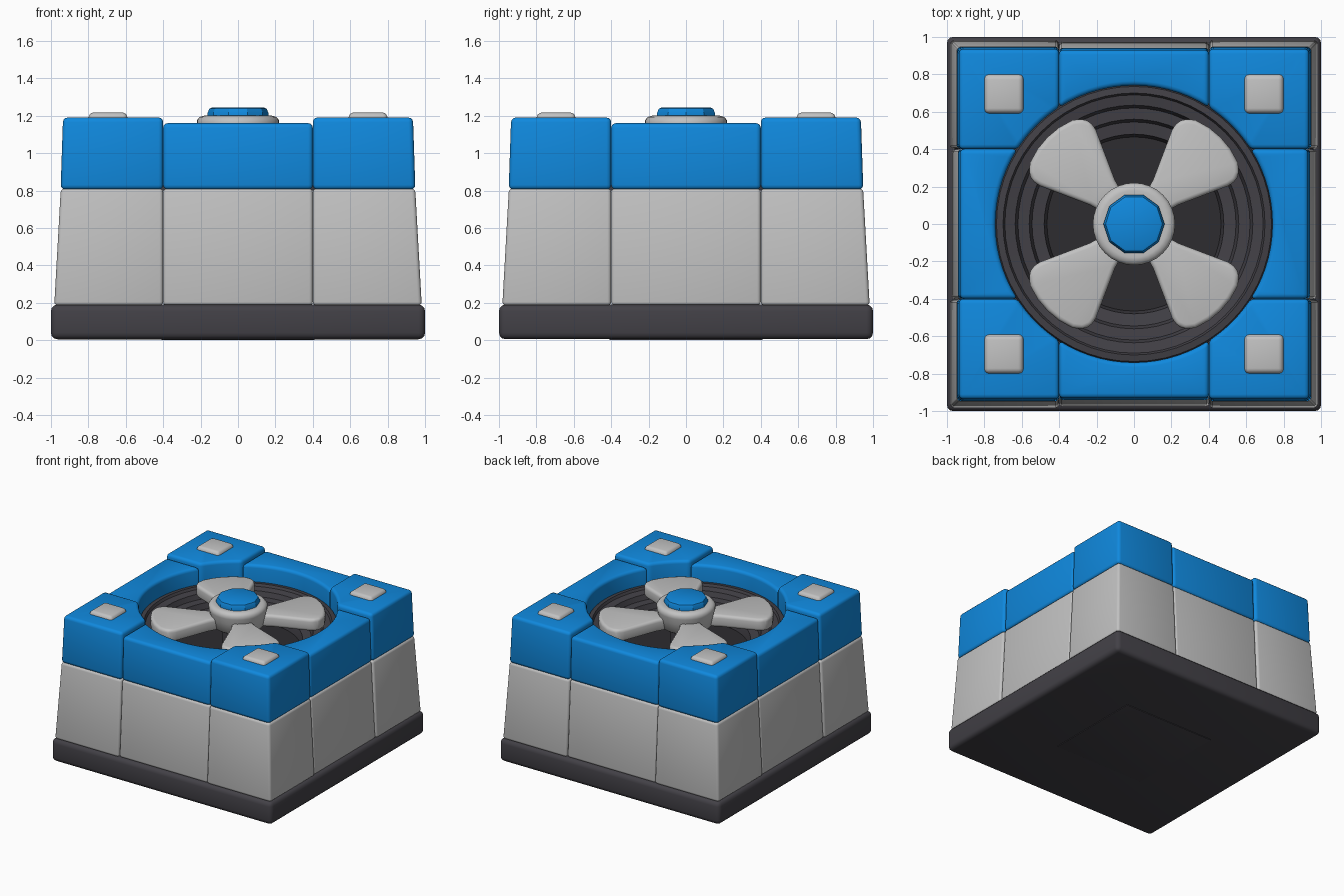
import bpy, bmesh, math
from mathutils import Matrix, Vector

if "Cube" in bpy.data.objects:
    bpy.data.objects.remove(bpy.data.objects["Cube"])


def material(name, rgb):
    m = bpy.data.materials.new(name)
    m.diffuse_color = (*rgb, 1)
    m.use_nodes = True
    m.node_tree.nodes["Principled BSDF"].inputs["Base Color"].default_value = m.diffuse_color
    return m


BLUE = material("blue", (0.005, 0.25, 0.73))
GREY = material("light grey", (0.54, 0.54, 0.54))
DARK = material("dark grey", (0.055, 0.052, 0.062))
BLACK = material("near black", (0.026, 0.025, 0.029))


def finish(bm, name, mat, bevel=0, segments=3, smooth=35):
    """Bevel the hard edges and turn the bmesh into an object."""
    bmesh.ops.recalc_face_normals(bm, faces=bm.faces)
    if bevel:
        hard = [e for e in bm.edges if len(e.link_faces) == 2
                and e.calc_face_angle(0) > math.radians(28)]
        bmesh.ops.bevel(bm, geom=hard, offset=bevel, segments=segments,
                        profile=0.5, affect='EDGES', clamp_overlap=True)
    me = bpy.data.meshes.new(name)
    bm.to_mesh(me)
    bm.free()
    me.materials.append(mat)
    me.polygons.foreach_set("use_smooth", [True] * len(me.polygons))
    me.set_sharp_from_angle(angle=math.radians(smooth))
    ob = bpy.data.objects.new(name, me)
    bpy.context.collection.objects.link(ob)
    return ob


def prism(name, bottom, top, z0, z1, mat, bevel, turn=0):
    """Extrude an outline from z0 to z1, with a different top outline if tapered."""
    bm = bmesh.new()
    lo = [bm.verts.new((x, y, z0)) for x, y in bottom]
    hi = [bm.verts.new((x, y, z1)) for x, y in top]
    bm.faces.new(lo[::-1])
    bm.faces.new(hi)
    n = len(lo)
    for i in range(n):
        j = (i + 1) % n
        bm.faces.new((lo[i], lo[j], hi[j], hi[i]))
    bmesh.ops.transform(bm, matrix=Matrix.Rotation(turn, 4, 'Z'), verts=bm.verts)
    return finish(bm, name, mat, bevel)


def square(half, cx=0, cy=0):
    return [(cx + sx * half, cy + sy * half)
            for sx, sy in ((-1, -1), (1, -1), (1, 1), (-1, 1))]


def lathe(name, profile, mat, steps=48, smooth=35):
    bm = bmesh.new()
    vs = [bm.verts.new((r, 0, z)) for r, z in profile]
    es = [bm.edges.new(p) for p in zip(vs, vs[1:])]
    bmesh.ops.spin(bm, geom=vs + es, cent=(0, 0, 0), axis=(0, 0, 1),
                   angle=math.tau, steps=steps, use_merge=True)
    bmesh.ops.remove_doubles(bm, verts=bm.verts, dist=1e-4)
    return finish(bm, name, mat, smooth=smooth)


HOLE, SPLIT = 0.74, 0.4
A0 = math.asin(SPLIT / HOLE)


def arc(a, b, n):
    return [(HOLE * math.cos(a + (b - a) * i / n),
             HOLE * math.sin(a + (b - a) * i / n)) for i in range(n + 1)]


def corner_outline(h):
    return [(h, SPLIT), (h, h), (SPLIT, h)] + arc(math.pi / 2 - A0, A0, 8)


def side_outline(h):
    return [(SPLIT, h), (-SPLIT, h)] + arc(math.pi / 2 + A0, math.pi / 2 - A0, 14)


# Base slab with a thin square plate underneath
prism("base", square(1.0), square(1.0), 0.005, 0.19, DARK, 0.035)
prism("underside_plate", square(0.41), square(0.41), 0.0, 0.008, DARK, 0.002)

# Tapered grey walls and the blue top frame, in corner and side blocks
for k in range(4):
    turn = k * math.pi / 2
    prism(f"wall_corner_{k}", corner_outline(0.982), corner_outline(0.947),
          0.185, 0.81, GREY, 0.02, turn)
    prism(f"wall_side_{k}", side_outline(0.975), side_outline(0.94),
          0.185, 0.81, GREY, 0.02, turn)
    prism(f"frame_corner_{k}", corner_outline(0.948), corner_outline(0.935),
          0.805, 1.19, BLUE, 0.025, turn)
    prism(f"frame_side_{k}", side_outline(0.942), side_outline(0.93),
          0.805, 1.16, BLUE, 0.025, turn)
    # Corner studs
    prism(f"stud_{k}", square(0.108, 0.695, 0.695), square(0.098, 0.695, 0.695),
          1.17, 1.217, GREY, 0.022, turn)

# Stepped dark well and its floor
lathe("fan_well", [(0.745, 0.8), (0.745, 1.0), (0.735, 1.025), (0.70, 1.03),
                   (0.69, 1.01), (0.635, 1.0), (0.62, 0.96), (0.56, 0.955),
                   (0.545, 0.91), (0.48, 0.90), (0.465, 0.83), (0.465, 0.80)], DARK, 56)
lathe("well_floor", [(0.47, 0.83), (0.0, 0.83)], BLACK)
lathe("shaft", [(0.12, 0.82), (0.12, 1.05), (0, 1.05)], DARK, 24)

# Fan blades
half = [(0.15, 0.07), (0.24, 0.095), (0.50, 0.212), (0.545, 0.222),
        (0.59, 0.205), (0.625, 0.16), (0.648, 0.08)]
blade = [(u, -v) for u, v in half] + [(0.655, 0)] + half[::-1]
for k in range(4):
    prism(f"fan_blade_{k}", blade, blade, 1.01, 1.11, GREY, 0.028,
          math.pi / 4 + k * math.pi / 2)

# Hub with a faceted blue cap
lathe("hub", [(0, 1.0), (0.16, 1.0), (0.19, 1.02), (0.205, 1.10), (0.22, 1.15),
              (0.22, 1.175), (0.205, 1.193), (0.18, 1.2), (0.15, 1.195), (0, 1.195)],
      GREY, 32, 50)
lathe("hub_cap", [(0.163, 1.18), (0.163, 1.215), (0.152, 1.238), (0.14, 1.243),
                  (0, 1.243)], BLUE, 10, 30)
